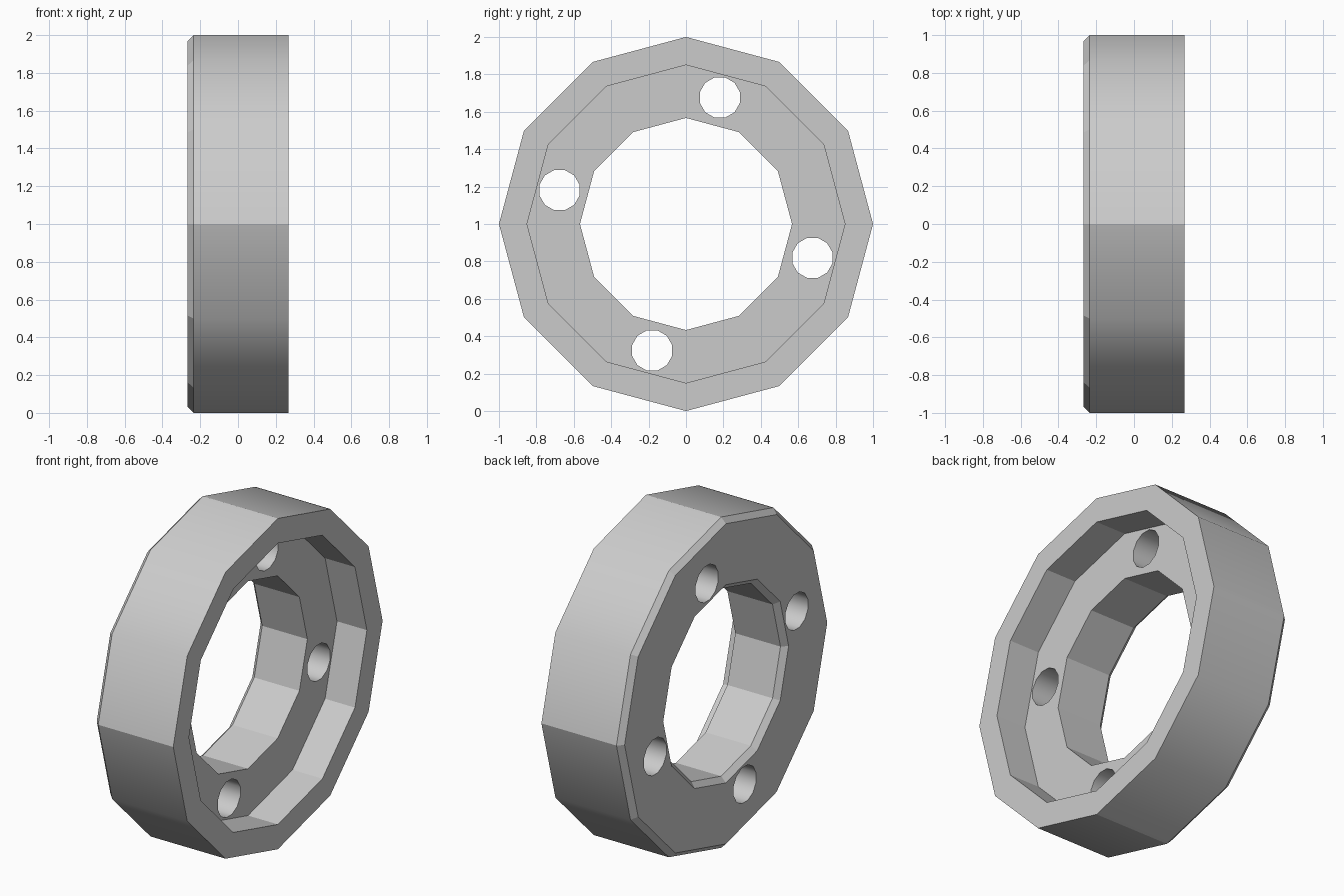
import bpy
import bmesh
from math import cos, sin, pi, radians
from mathutils import Matrix, Vector

default = bpy.data.objects.get("Cube")
if default:
    bpy.data.objects.remove(default, do_unlink=True)

SIDES = 12
HALF = 0.267      # half the ring width
CHAMFER = 0.032
FLOOR = 0.067     # x of the recess floor
CENTRE = Vector((0, 0, 1))

# Material
grey = bpy.data.materials.new("plain grey")
grey.use_nodes = True
colour = (0.6, 0.6, 0.6, 1)
grey.diffuse_color = colour
grey.node_tree.nodes["Principled BSDF"].inputs["Base Color"].default_value = colour


def make_object(name, bm):
    bmesh.ops.recalc_face_normals(bm, faces=bm.faces)
    mesh = bpy.data.meshes.new(name)
    bm.to_mesh(mesh)
    bm.free()
    mesh.materials.append(grey)
    obj = bpy.data.objects.new(name, mesh)
    bpy.context.collection.objects.link(obj)
    return obj


# Ring: closed (x, radius) section turned about the x axis
section = [
    (-HALF + CHAMFER, 1.0), (HALF, 1.0),             # outer band
    (HALF, 0.85), (FLOOR, 0.85),                     # recess wall
    (FLOOR, 0.567), (-HALF + CHAMFER, 0.567),        # bore
    (-HALF, 0.567 + CHAMFER), (-HALF, 1 - CHAMFER),  # chamfered back
]
bm = bmesh.new()
loops = []
for i in range(SIDES):
    a = 2 * pi * i / SIDES
    loops.append([bm.verts.new(CENTRE + Vector((x, r * cos(a), r * sin(a))))
                  for x, r in section])
for i in range(SIDES):
    here, there = loops[i], loops[(i + 1) % SIDES]
    for j in range(len(section)):
        k = (j + 1) % len(section)
        face = bm.faces.new((here[j], here[k], there[k], there[j]))
        face.smooth = j == 0
ring = make_object("wheel_ring", bm)

# Four bolt holes cut through the web
bm = bmesh.new()
for i in range(4):
    a = radians(75 + 90 * i)
    place = (Matrix.Translation(CENTRE + Vector((0, 0.7 * cos(a), 0.7 * sin(a))))
             @ Matrix.Rotation(pi / 2, 4, 'Y') @ Matrix.Rotation(pi / SIDES, 4, 'Z'))
    bmesh.ops.create_cone(bm, cap_ends=True, segments=SIDES, radius1=0.111,
                          radius2=0.111, depth=1, matrix=place)
for face in bm.faces:
    face.smooth = len(face.verts) == 4
cutter = make_object("bolt_hole_cutter", bm)
cutter.hide_render = True

cut = ring.modifiers.new("bolt holes", 'BOOLEAN')
cut.operation = 'DIFFERENCE'
cut.solver = 'EXACT'
cut.object = cutter
bpy.context.view_layer.objects.active = ring
bpy.ops.object.modifier_apply(modifier=cut.name)
bpy.data.objects.remove(cutter, do_unlink=True)

# Sharp edges: real corners, and the quarter points of the outer band
bm = bmesh.new()
bm.from_mesh(ring.data)
for e in bm.edges:
    mid = (e.verts[0].co + e.verts[1].co) / 2 - CENTRE
    quarter = max(abs(mid.y), abs(mid.z)) > 0.99
    e.smooth = e.calc_face_angle(pi) < radians(35) and not quarter
bm.to_mesh(ring.data)
bm.free()
